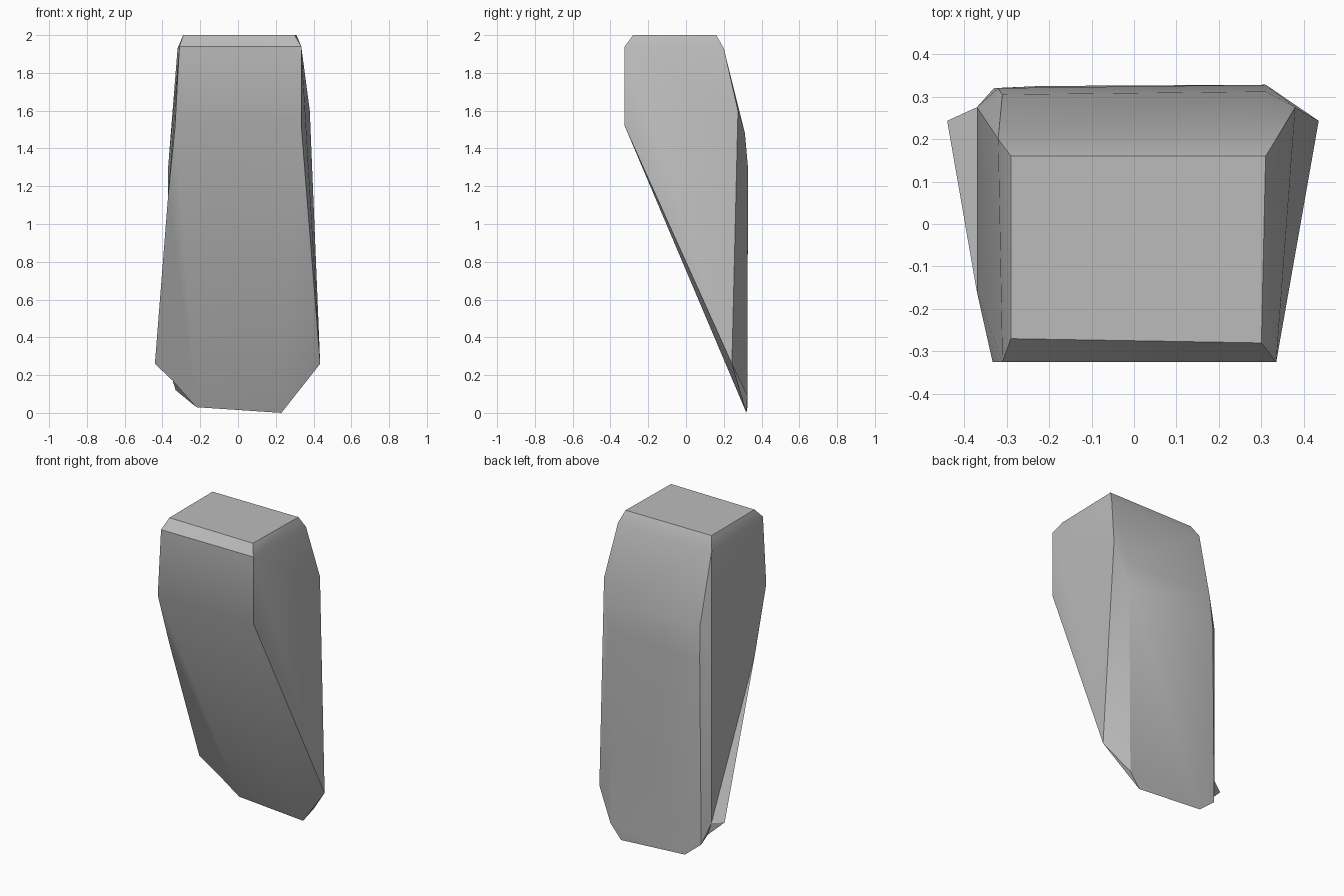
import bpy
import bmesh
import math
from mathutils import Vector

cube = bpy.data.objects.get("Cube")
if cube:
    bpy.data.objects.remove(cube, do_unlink=True)


def flat_material(name, value):
    mat = bpy.data.materials.new(name)
    mat.use_nodes = True
    colour = (value, value, value, 1)
    mat.diffuse_color = colour
    shader = mat.node_tree.nodes["Principled BSDF"]
    shader.inputs["Base Color"].default_value = colour
    shader.inputs["Roughness"].default_value = 0.9
    return mat


# Each level pairs a right point and a left point at a similar height
top_face = [(-.29, -.27, 2), (.30, -.28, 2), (-.29, .16, 2), (.31, .16, 2)]
front_band = [(-.31, -.325, 1.94), (.335, -.325, 1.94),
              (-.333, -.325, 1.52), (.335, -.325, 1.52)]
back_shoulder = [(-.32, .2, 1.93), (.335, .2, 1.93),
                 (-.31, .305, 1.48), (.31, .312, 1.48)]
back_face = [(-.32, .32, 1.27), (.31, .328, 1.3),
             (-.33, .32, .12), (.30, .325, .09)]
side_corners = [(-.37, .275, 1.3), (.38, .275, 1.6),
                (-.37, -.16, 1.15), (-.37, .275, .25)]
foot = [(-.345, .275, .17), (.435, .243, .26),
        (-.22, .325, .03), (.23, .32, 0)]
lip_start = Vector((-.36, .238, .26))
lip_tip = Vector((-.44, .243, .26))

# Faceted stone slab
bm = bmesh.new()
for point in top_face + front_band + back_shoulder + back_face + side_corners + foot:
    bm.verts.new(point)
lip = bm.verts.new(lip_start)
result = bmesh.ops.convex_hull(bm, input=bm.verts[:])
loose = [v for v in bm.verts if not v.link_faces]
bmesh.ops.delete(bm, geom=loose, context="VERTS")

# Flared lip low on the right side
for vert in bm.verts:
    if (vert.co - lip_start).length < .001:
        vert.co = lip_tip
bmesh.ops.recalc_face_normals(bm, faces=bm.faces[:])
bmesh.ops.dissolve_limit(bm, angle_limit=math.radians(1),
                         verts=bm.verts[:], edges=bm.edges[:])

mesh = bpy.data.meshes.new("stone_slab")
bm.to_mesh(mesh)
bm.free()
slab = bpy.data.objects.new("stone_slab", mesh)
bpy.context.collection.objects.link(slab)
mesh.materials.append(flat_material("stone_grey", .5))

# Soft front and back bends, crisp corners
bpy.ops.object.select_all(action="DESELECT")
slab.select_set(True)
bpy.context.view_layer.objects.active = slab
bpy.ops.object.shade_smooth_by_angle(angle=math.radians(30))
